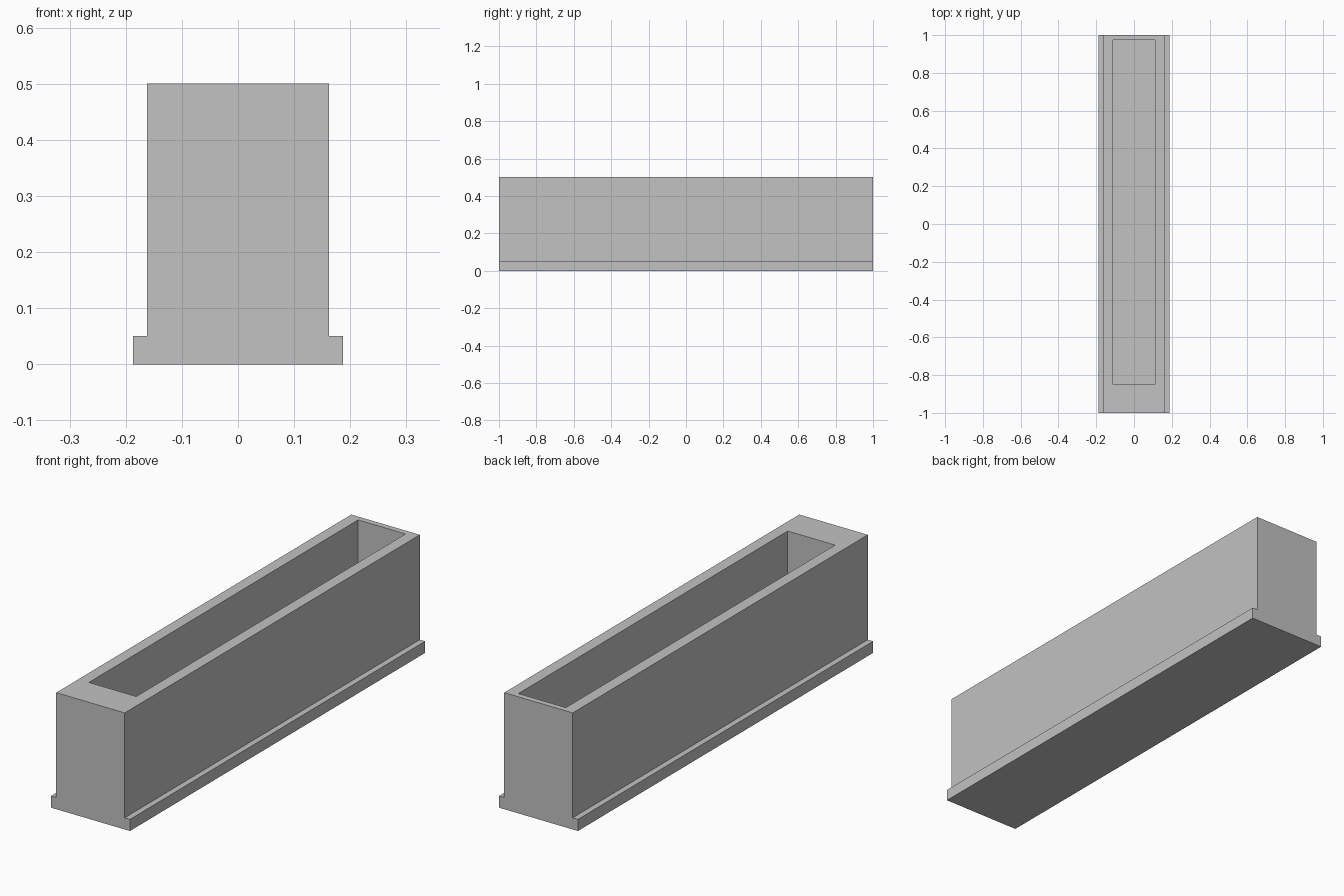
import bpy
import bmesh
from mathutils import Vector

cube = bpy.data.objects.get("Cube")
if cube:
    bpy.data.objects.remove(cube, do_unlink=True)

# Material
grey = bpy.data.materials.new("plain_grey")
grey.use_nodes = True
colour = (0.54, 0.54, 0.54, 1)
grey.diffuse_color = colour
grey.node_tree.nodes["Principled BSDF"].inputs["Base Color"].default_value = colour

# Dimensions
length, height = 2.0, 0.5
body_half, base_half, base_height = 0.1625, 0.1875, 0.05
cavity_half, cavity_front, cavity_back = 0.1125, -0.85, 0.975
floor_height = 0.05

bm = bmesh.new()

# Flanged cross-section, extruded from front to back
right_half = [(base_half, 0), (base_half, base_height),
              (body_half, base_height), (body_half, height)]
profile = right_half + [(-x, z) for x, z in reversed(right_half)]
front = bm.faces.new([bm.verts.new((x, -length / 2, z)) for x, z in profile])
swept = bmesh.ops.extrude_face_region(bm, geom=[front], use_keep_orig=True)
bmesh.ops.translate(bm, vec=(0, length, 0),
                    verts=[v for v in swept["geom"] if isinstance(v, bmesh.types.BMVert)])
bmesh.ops.recalc_face_normals(bm, faces=bm.faces)

# Off-centre opening in the top, with a thick front wall and a thin back wall
top = max(bm.faces, key=lambda f: f.calc_center_median().z)
bmesh.ops.inset_individual(bm, faces=[top], thickness=0.02)
for v in top.verts:
    v.co = Vector((cavity_half if v.co.x > 0 else -cavity_half,
                   cavity_back if v.co.y > 0 else cavity_front, height))

# Sink the opening down to the trough floor
sunk = bmesh.ops.extrude_discrete_faces(bm, faces=[top])
for v in sunk["faces"][0].verts:
    v.co.z = floor_height
bmesh.ops.recalc_face_normals(bm, faces=bm.faces)

mesh = bpy.data.meshes.new("trough")
bm.to_mesh(mesh)
bm.free()
mesh.materials.append(grey)
trough = bpy.data.objects.new("trough", mesh)
bpy.context.collection.objects.link(trough)
